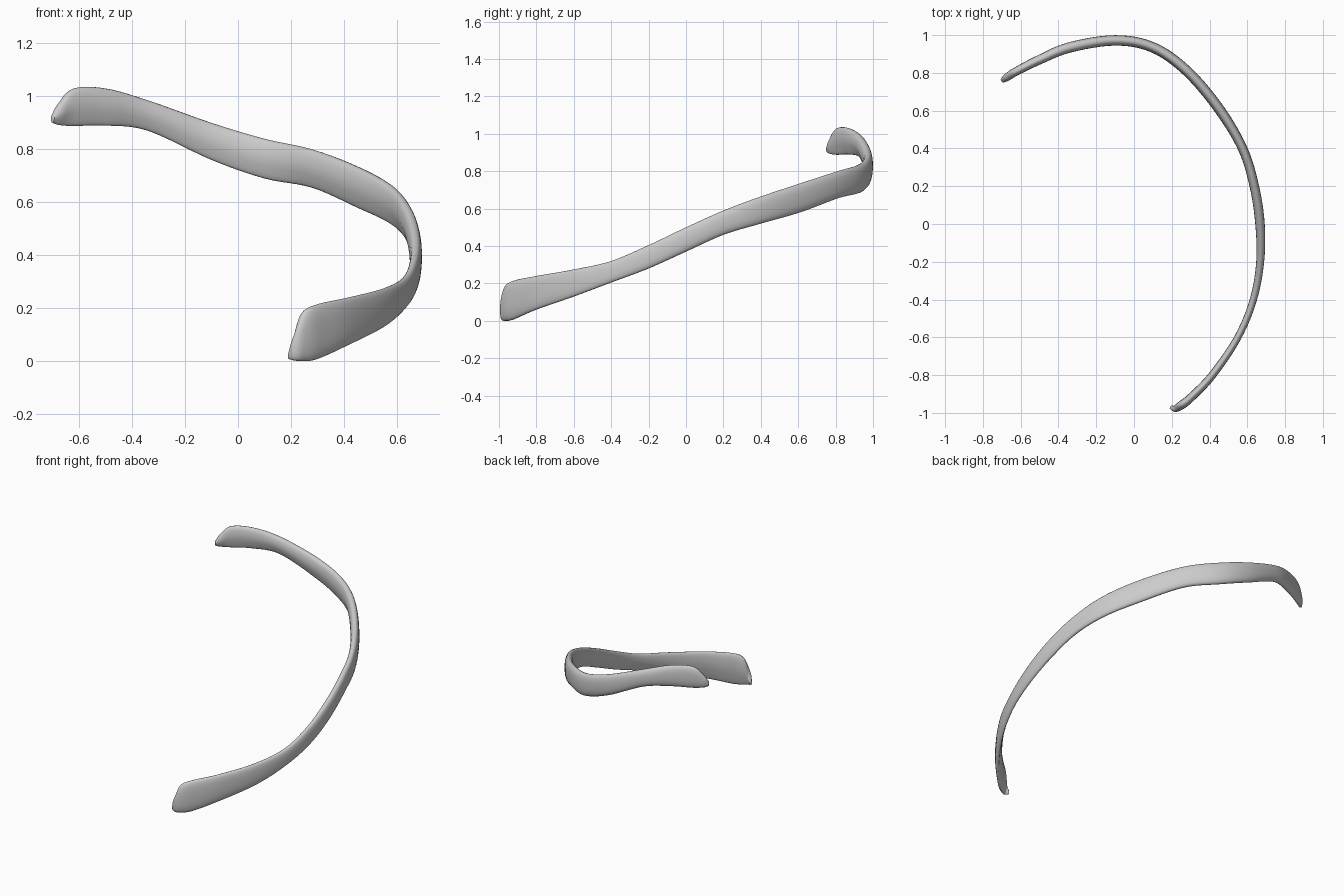
import bpy
import bmesh
import math
from mathutils import Vector

cube = bpy.data.objects.get("Cube")
if cube:
    bpy.data.objects.remove(cube, do_unlink=True)

# Stations along the rib: x, y, bottom, top, thickness
stations = [
    (-.70, .755, .90, .93, .02),
    (-.675, .775, .892, .975, .04),
    (-.62, .81, .888, 1.03, .045),
    (-.50, .87, .89, 1.03, .05),
    (-.34, .935, .87, .985, .055),
    (-.10, .972, .76, .90, .055),
    (.10, .935, .69, .84, .055),
    (.28, .81, .655, .80, .055),
    (.45, .61, .58, .735, .055),
    (.575, .40, .52, .665, .05),
    (.637, .20, .46, .59, .05),
    (.667, 0, .37, .50, .05),
    (.668, -.20, .28, .405, .042),
    (.632, -.40, .205, .32, .038),
    (.55, -.60, .13, .275, .038),
    (.415, -.80, .06, .24, .042),
    (.30, -.92, .008, .215, .045),
    (.245, -.963, 0, .185, .045),
    (.215, -.977, .002, .11, .035),
    (.192, -.968, .008, .03, .016),
]
STEPS = 6
SIDES = 24


def spline(a, b, c, d, t):
    """Smooth interpolation between b and c."""
    return 0.5 * (2 * b + (c - a) * t + (2 * a - 5 * b + 4 * c - d) * t * t
                  + (3 * b - a - 3 * c + d) * t ** 3)


def resample(rows):
    rows = [Vector(r) for r in rows]
    padded = [2 * rows[0] - rows[1]] + rows + [2 * rows[-1] - rows[-2]]
    result = []
    for i in range(len(rows) - 1):
        for k in range(STEPS):
            result.append(spline(*padded[i:i + 4], k / STEPS))
    return result + [rows[-1]]


def section(angle):
    """Rounded blade outline, with the lower inner edge bevelled."""
    c, s = math.cos(angle), math.sin(angle)
    across = math.copysign(abs(c) ** 0.8, c)
    up = math.copysign(abs(s) ** 0.85, s)
    if across < 0 and up < 0:
        across *= 1 + 0.5 * up
    return across / 2, up / 2


def build_rib():
    path = resample(stations)
    bm = bmesh.new()
    rings = []
    for i, p in enumerate(path):
        ahead, behind = path[min(i + 1, len(path) - 1)], path[max(i - 1, 0)]
        along = Vector((ahead[0] - behind[0], ahead[1] - behind[1])).normalized()
        outward = Vector((-along.y, along.x))
        middle, height = (p[2] + p[3]) / 2, p[3] - p[2]
        ring = []
        for k in range(SIDES):
            across, up = section(math.tau * k / SIDES)
            offset = outward * (across * p[4])
            ring.append(bm.verts.new((p[0] + offset.x, p[1] + offset.y,
                                      middle + up * height)))
        rings.append(ring)
    # Skin between the rings and close both tips
    for first, second in zip(rings, rings[1:]):
        for k in range(SIDES):
            n = (k + 1) % SIDES
            bm.faces.new((first[k], first[n], second[n], second[k]))
    bm.faces.new(rings[0])
    bm.faces.new(rings[-1])
    bmesh.ops.recalc_face_normals(bm, faces=bm.faces)
    mesh = bpy.data.meshes.new("rib_bone")
    bm.to_mesh(mesh)
    bm.free()
    rib = bpy.data.objects.new("rib_bone", mesh)
    bpy.context.collection.objects.link(rib)
    return rib


# Plain grey bone surface
grey = bpy.data.materials.new("light_grey")
grey.use_nodes = True
colour = (0.6, 0.6, 0.6, 1)
grey.diffuse_color = colour
grey.node_tree.nodes["Principled BSDF"].inputs["Base Color"].default_value = colour

rib = build_rib()
rib.data.materials.append(grey)
bpy.context.view_layer.objects.active = rib
rib.select_set(True)
bpy.ops.object.shade_smooth_by_angle(angle=math.radians(60))
